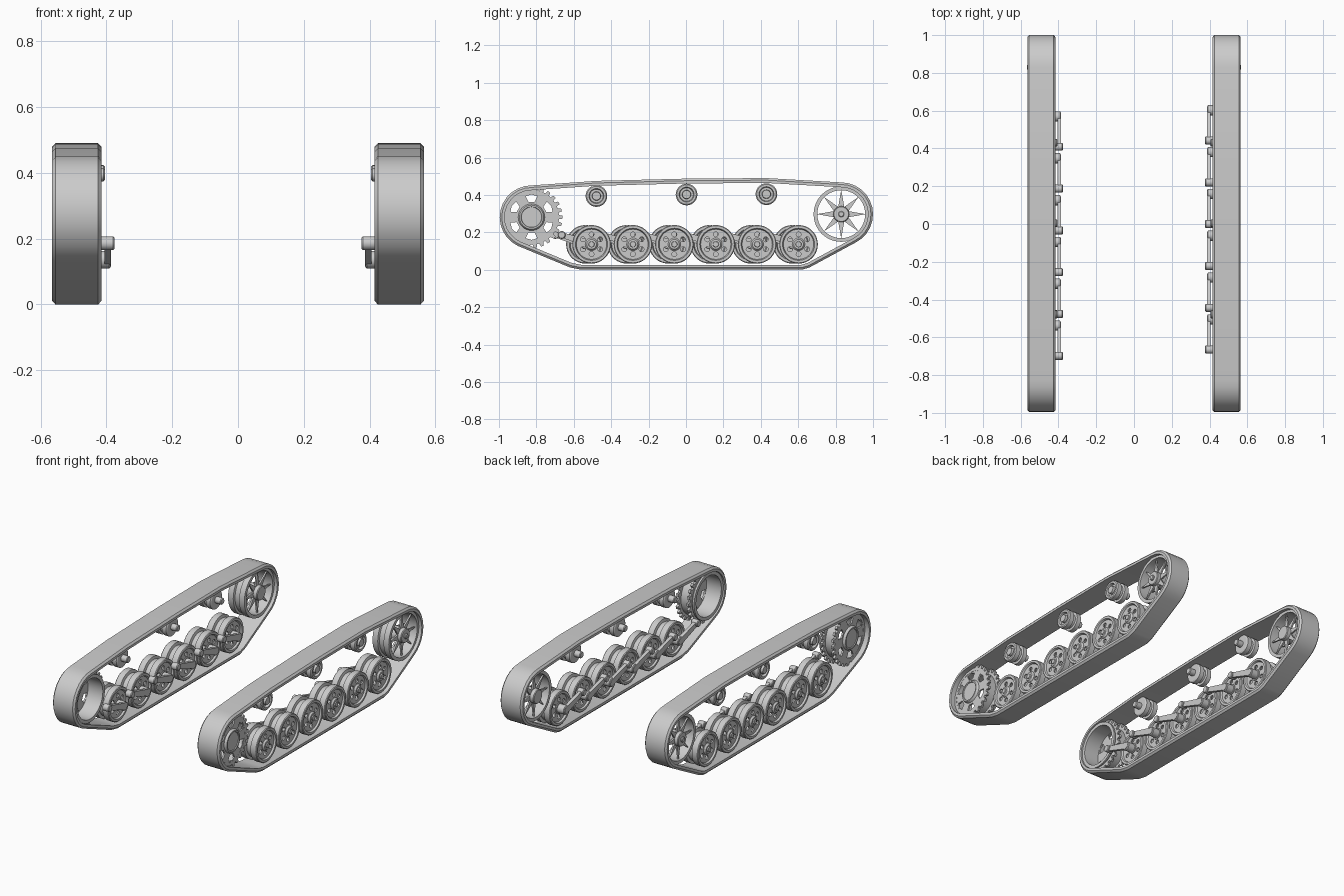
import bpy, bmesh, math
from mathutils import Vector
from mathutils.geometry import convex_hull_2d

cube = bpy.data.objects.get("Cube")
if cube:
    bpy.data.objects.remove(cube)

steel = bpy.data.materials.new("steel_grey")
steel.use_nodes = True
GREY = (0.6, 0.6, 0.6, 1)
steel.diffuse_color = GREY
steel.node_tree.nodes["Principled BSDF"].inputs["Base Color"].default_value = GREY

MID = 0.49  # centre line of the left track


def finish(name, bm):
    """Turn a bmesh into a smooth-shaded object with sharp edges kept."""
    bmesh.ops.remove_doubles(bm, verts=bm.verts, dist=1e-5)
    bmesh.ops.recalc_face_normals(bm, faces=bm.faces)
    mesh = bpy.data.meshes.new(name)
    bm.to_mesh(mesh)
    bm.free()
    mesh.materials.append(steel)
    obj = bpy.data.objects.new(name, mesh)
    bpy.context.collection.objects.link(obj)
    bpy.ops.object.select_all(action='DESELECT')
    obj.select_set(True)
    bpy.context.view_layer.objects.active = obj
    bpy.ops.object.shade_smooth_by_angle(angle=math.radians(32))
    return obj


def pair(name, bm, shift=0.0):
    """Make the part on the left track and its mirror on the right one."""
    other = bm.copy()
    for v in other.verts:
        v.co.x *= -1
        v.co.y += shift
    finish("left_" + name, bm)
    finish("right_" + name, other)


def sweep(rings):
    """Skin a closed series of closed rings."""
    bm = bmesh.new()
    rows = [[bm.verts.new(p) for p in ring] for ring in rings]
    for a, b in zip(rows, rows[1:] + rows[:1]):
        for i in range(len(a)):
            j = (i + 1) % len(a)
            bm.faces.new((a[i], a[j], b[j], b[i]))
    bmesh.ops.dissolve_degenerate(bm, dist=1e-6, edges=bm.edges)
    return bm


def lathe(name, profile, y, z, seg=32, shift=0.0):
    """Revolve a closed (x offset, radius) profile about the axle."""
    rings = []
    for k in range(seg):
        a = math.tau * k / seg
        rings.append([(MID + x, y + r * math.cos(a), z + r * math.sin(a)) for x, r in profile])
    pair(name, sweep(rings), shift)


def rod(name, x0, x1, r, y, z, seg=20, shift=0.0):
    c = min(0.004, r * 0.3)
    lathe(name, [(x0, 0), (x0, r - c), (x0 + c, r), (x1 - c, r), (x1, r - c), (x1, 0)], y, z, seg, shift)


def plate(name, loops, x0, x1, y=0.0, z=0.0, shift=0.0):
    """Flat plate from a (y, z) outline, further loops being holes."""
    curve = bpy.data.curves.new(name, 'CURVE')
    curve.dimensions = '2D'
    curve.fill_mode = 'BOTH'
    curve.extrude = (x1 - x0) / 2
    for loop in loops:
        spline = curve.splines.new('POLY')
        spline.points.add(len(loop) - 1)
        for p, (u, v) in zip(spline.points, loop):
            p.co = (u, v, 0, 1)
        spline.use_cyclic_u = True
    temp = bpy.data.objects.new(name, curve)
    bpy.context.collection.objects.link(temp)
    graph = bpy.context.evaluated_depsgraph_get()
    mesh = bpy.data.meshes.new_from_object(temp.evaluated_get(graph))
    bm = bmesh.new()
    bm.from_mesh(mesh)
    bpy.data.objects.remove(temp)
    bpy.data.meshes.remove(mesh)
    for v in bm.verts:
        u, w, d = v.co
        v.co = (MID + (x0 + x1) / 2 + d, y + u, z + w)
    pair(name, bm, shift)


def circle(r, n=32, u=0.0, v=0.0):
    return [(u + r * math.cos(math.tau * k / n), v + r * math.sin(math.tau * k / n)) for k in range(n)]


def hull(points):
    return [points[i] for i in convex_hull_2d([Vector(p) for p in points])]


def polar(r, a):
    return (r * math.cos(a), r * math.sin(a))


SPROCKET = (-0.826, 0.281)
IDLER = (0.83, 0.297)

# Track band: belt around the end wheels, rollers and ground run
path = hull(circle(0.17, 28, *SPROCKET) + circle(0.17, 28, *IDLER) +
            [(-0.62, 0.012), (-0.56, 0), (0.62, 0), (0.66, 0.012),
             (-0.48, 0.475), (0, 0.487), (0.43, 0.49)])
path = [Vector(p) for p in path]
if sum(a.x * b.y - b.x * a.y for a, b in zip(path, path[1:] + path[:1])) < 0:
    path.reverse()
section = [(-0.075, 0.026), (-0.075, 0.011), (-0.065, 0), (0.065, 0), (0.075, 0.011), (0.075, 0.026)]
rings = []
for i, p in enumerate(path):
    d0 = (p - path[i - 1]).normalized()
    d1 = (path[(i + 1) % len(path)] - p).normalized()
    t = (d0 + d1).normalized()
    inward = Vector((-t.y, t.x)) / max(t.dot(d0), 0.5)
    rings.append([(MID + x, *(p + inward * depth)) for x, depth in section])
pair("track_band", sweep(rings))

# Drive sprocket: two toothed rings on a drum that is open on the inner side
TEETH = 26
gear = []
for k in range(TEETH):
    for f, r in ((-0.32, 0.147), (-0.2, 0.165), (0.2, 0.165), (0.32, 0.147)):
        gear.append(polar(r, math.tau * (k + f) / TEETH))
windows = []
for k in range(6):
    a = math.pi / 2 + k * math.pi / 3
    windows.append([polar(0.084, a - 0.2), polar(0.116, a - 0.27), polar(0.122, a),
                    polar(0.116, a + 0.27), polar(0.084, a + 0.2)])
plate("sprocket_outer_teeth", [gear, circle(0.128)], 0.03, 0.045, *SPROCKET)
plate("sprocket_inner_teeth", [gear, circle(0.128)], -0.045, -0.03, *SPROCKET)
plate("sprocket_face", [circle(0.13)] + windows, 0.034, 0.044, *SPROCKET)
lathe("sprocket_drum", [(-0.066, 0.122), (-0.066, 0.142), (-0.055, 0.142), (-0.045, 0.132),
                        (0.04, 0.132), (0.04, 0.122)], *SPROCKET, 40)
lathe("sprocket_hub", [(0.03, 0), (0.03, 0.074), (0.05, 0.07), (0.058, 0.064), (0.058, 0.056),
                       (0.053, 0.054), (0.053, 0)], *SPROCKET)

# Idler: twin rims, star-shaped spokes and a long hub
lathe("idler_rim", [(-0.055, 0.128), (-0.055, 0.148), (-0.02, 0.148), (-0.016, 0.136), (0.016, 0.136),
                    (0.02, 0.148), (0.055, 0.148), (0.055, 0.128)], *IDLER, 40)
star = [polar(0.132 if k % 2 == 0 else 0.042, k * math.pi / 8) for k in range(16)]
for label, x in (("outer", 0.032), ("inner", -0.042)):
    plate("idler_" + label + "_spokes", [star], x, x + 0.01, *IDLER)
rod("idler_hub", -0.068, 0.066, 0.043, *IDLER, 24)
rod("idler_cap", 0.06, 0.076, 0.016, *IDLER, 16)

# Return rollers: twin flanges with a recessed face and an inner shaft
for n, (y, z) in enumerate(((-0.479, 0.394), (0.003, 0.402), (0.43, 0.404)), 1):
    lathe("return_roller_%d" % n,
          [(-0.045, 0), (-0.045, 0.05), (-0.04, 0.058), (-0.012, 0.058), (-0.01, 0.044), (0.01, 0.044),
           (0.012, 0.058), (0.04, 0.058), (0.045, 0.052), (0.045, 0.04), (0.03, 0.036),
           (0.03, 0.024), (0.048, 0.022), (0.048, 0)], y, z, 28)
    rod("roller_shaft_%d" % n, -0.085, -0.04, 0.02, y, z)

# Road wheels with swing arms; the right-hand row sits slightly further forward
STAGGER = -0.033
holes = [circle(0.013, 12, *polar(0.053, math.radians(30 + 60 * k))) for k in range(6)]
for n in range(6):
    y, z = -0.505 + n * 0.2214, 0.136
    lathe("road_wheel_%d" % n,
          [(-0.06, 0.086), (-0.06, 0.099), (-0.056, 0.103), (-0.02, 0.103), (-0.016, 0.086), (0.016, 0.086),
           (0.02, 0.103), (0.056, 0.103), (0.06, 0.099), (0.06, 0.086), (0.045, 0.078), (-0.045, 0.078)],
          y, z, 36, STAGGER)
    for label, x in (("outer", 0.042), ("inner", -0.05)):
        plate("wheel_%s_disc_%d" % (label, n), [circle(0.081)] + holes, x, x + 0.008, y, z, STAGGER)
    lathe("wheel_hub_%d" % n, [(-0.055, 0), (-0.055, 0.034), (0.052, 0.034), (0.062, 0.026),
                               (0.062, 0.016), (0.068, 0.014), (0.068, 0)], y, z, 20, STAGGER)
    rod("wheel_axle_%d" % n, -0.102, -0.05, 0.027, y, z, 20, STAGGER)
    py, pz = y - 0.16, z + 0.05
    rod("arm_pivot_%d" % n, -0.114, -0.07, 0.021, py, pz, 20, STAGGER)
    bar = hull(circle(0.02, 20) + circle(0.014, 20, py - y, pz - z))
    plate("swing_arm_%d" % n, [bar], -0.104, -0.084, y, z, STAGGER)
